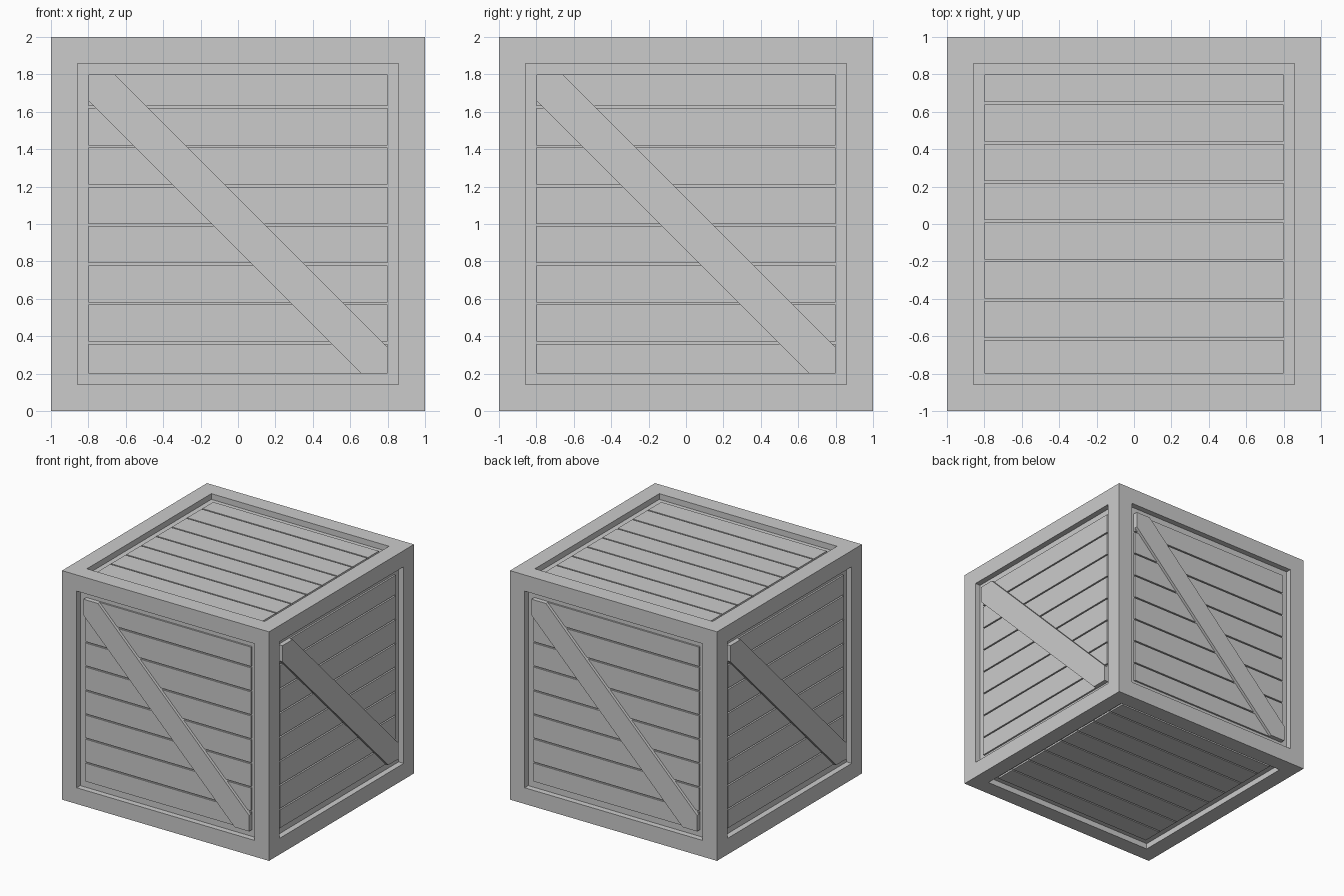
import bpy, bmesh, math
from mathutils import Matrix, Vector

if "Cube" in bpy.data.objects:
    bpy.data.objects.remove(bpy.data.objects["Cube"])

FRAME, FLOOR, PLANK, BRACE = 0.2, 0.05, 0.035, 0.01   # border width, then depths below the outer face
IN = 1 - FRAME
PITCH, GAP = 0.21, 0.012
CENTRE = Vector((0, 0, 1))


def finish(bm, name):
    bmesh.ops.recalc_face_normals(bm, faces=bm.faces)
    mesh = bpy.data.meshes.new(name)
    bm.to_mesh(mesh)
    bm.free()
    obj = bpy.data.objects.new(name, mesh)
    bpy.context.collection.objects.link(obj)
    return obj


def prism(bm, outline, top, bottom, place):
    """Panel-local outline (u, v) made solid between two depths."""
    a = [bm.verts.new(place(u, v, top)) for u, v in outline]
    b = [bm.verts.new(place(u, v, bottom)) for u, v in outline]
    n = len(outline)
    bm.faces.new(a)
    bm.faces.new(b[::-1])
    for i in range(n):
        j = (i + 1) % n
        bm.faces.new((a[j], a[i], b[i], b[j]))


def side_place(k):
    rot = Matrix.Rotation(k * math.pi / 2, 3, 'Z')
    return lambda u, v, d: rot @ Vector((u, d - 1, v)) + CENTRE


def planks(name, place, first_gap):
    bm = bmesh.new()
    gaps = [first_gap + PITCH * i for i in range(7)]
    lows = [-IN] + [g + GAP / 2 for g in gaps]
    highs = [g - GAP / 2 for g in gaps] + [IN]
    for lo, hi in zip(lows, highs):
        prism(bm, [(-IN, lo), (IN, lo), (IN, hi), (-IN, hi)], PLANK, FLOOR, place)
    finish(bm, name)


# Crate body: cube with a sunken panel in every face
bm = bmesh.new()
bmesh.ops.create_cube(bm, size=2, matrix=Matrix.Translation(CENTRE))
panels = list(bm.faces)
bmesh.ops.inset_individual(bm, faces=panels, thickness=FRAME)
for f in bmesh.ops.extrude_discrete_faces(bm, faces=panels)['faces']:
    f.normal_update()
    bmesh.ops.translate(bm, verts=f.verts, vec=-f.normal * FLOOR)
finish(bm, "crate_frame")

# Side planks and diagonal braces
C = 0.66
diagonal = [(-IN, IN), (-IN, C), (C, -IN), (IN, -IN), (IN, -C), (-C, IN)]
for k, side in enumerate(("front", "right", "back", "left")):
    place = side_place(k)
    planks(side + "_planks", place, -0.635)
    bm = bmesh.new()
    prism(bm, diagonal, BRACE, FLOOR, place)
    finish(bm, side + "_brace")

# Lid and base planks
planks("top_planks", lambda u, v, d: Vector((u, v, 2 - d)), -0.615)
planks("bottom_planks", lambda u, v, d: Vector((u, v, d)), -0.615)
